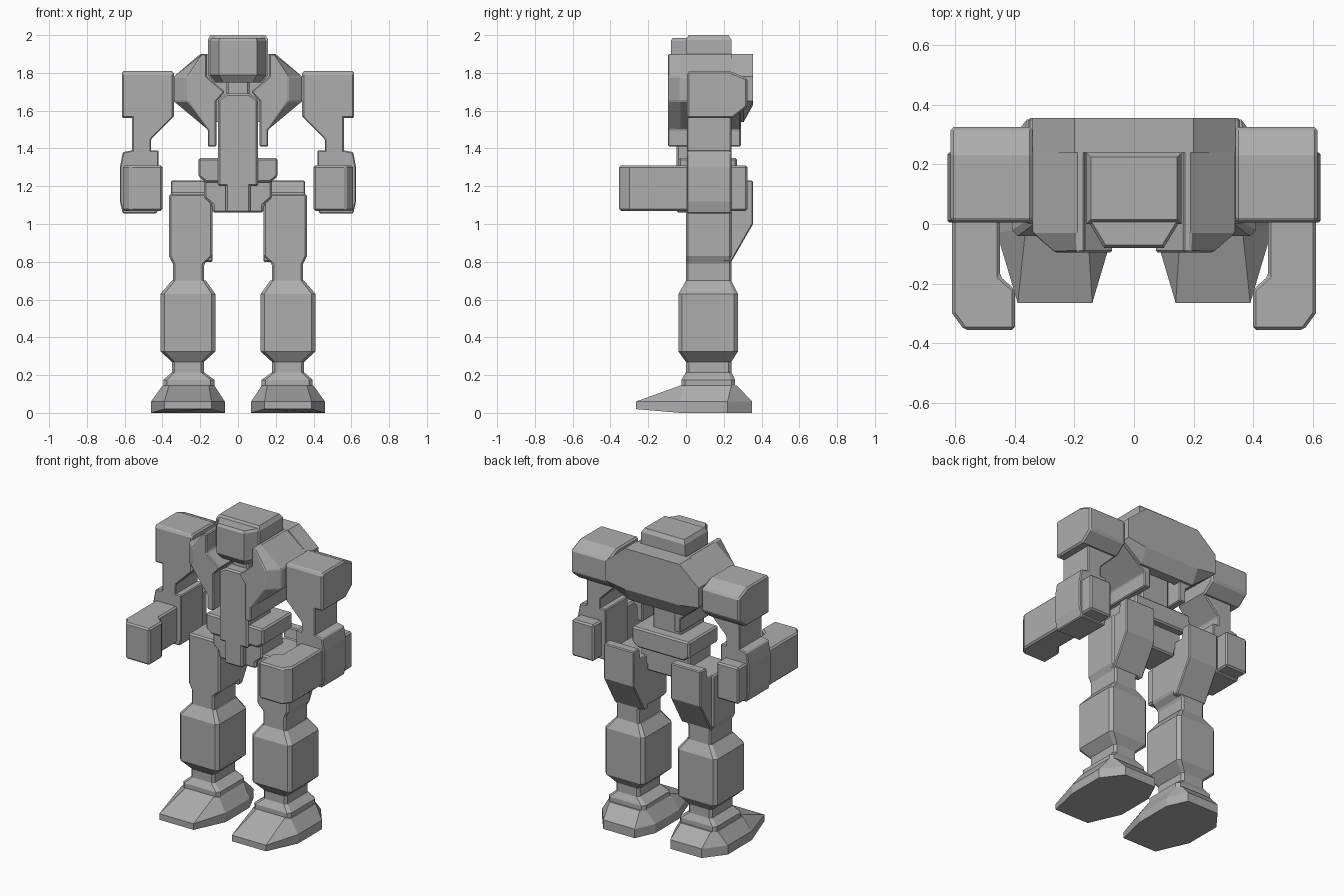
import bpy, bmesh

if "Cube" in bpy.data.objects:
    bpy.data.objects.remove(bpy.data.objects["Cube"])

grey = bpy.data.materials.new("plain grey")
grey.diffuse_color = (0.42, 0.42, 0.42, 1)
grey.use_nodes = True
grey.node_tree.nodes["Principled BSDF"].inputs["Base Color"].default_value = grey.diffuse_color


def loft(name, rings, mirror=False, bevel=0.01):
    """Skin a stack of equal-length point rings and cap both ends."""
    bm = bmesh.new()
    vs = [[bm.verts.new(p) for p in r] for r in rings]
    n = len(vs[0])
    for a, b in zip(vs, vs[1:]):
        for i in range(n):
            j = (i + 1) % n
            bm.faces.new((a[i], a[j], b[j], b[i]))
    bm.faces.new(vs[0])
    bm.faces.new(vs[-1][::-1])
    bmesh.ops.recalc_face_normals(bm, faces=bm.faces)
    me = bpy.data.meshes.new(name)
    bm.to_mesh(me)
    bm.free()
    me.materials.append(grey)
    ob = bpy.data.objects.new(name, me)
    bpy.context.collection.objects.link(ob)
    if bevel:
        m = ob.modifiers.new("edge", 'BEVEL')
        m.width, m.segments = bevel, 1
        m.limit_method, m.angle_limit = 'ANGLE', 0.7
    if mirror:
        ob.modifiers.new("mirror", 'MIRROR')
    return ob


def rect(x0, x1, y0, y1, z, c=0.0):
    """Horizontal rectangle at height z, optionally with cut corners."""
    if not c:
        return [(x0, y0, z), (x1, y0, z), (x1, y1, z), (x0, y1, z)]
    return [(x0 + c, y0, z), (x1 - c, y0, z), (x1, y0 + c, z), (x1, y1 - c, z),
            (x1 - c, y1, z), (x0 + c, y1, z), (x0, y1 - c, z), (x0, y0 + c, z)]


def box(name, x0, x1, y0, y1, z0, z1, mirror=False, bevel=0.01):
    return loft(name, [rect(x0, x1, y0, y1, z0), rect(x0, x1, y0, y1, z1)], mirror, bevel)


def front_prism(name, pts, y0, y1, mirror=False, bevel=0.01):
    return loft(name, [[(x, y, z) for x, z in pts] for y in (y0, y1)], mirror, bevel)


def side_prism(name, pts, x0, x1, mirror=False, bevel=0.01):
    return loft(name, [[(x, y, z) for y, z in pts] for x in (x0, x1)], mirror, bevel)


def plan(points, z):
    return [(x, y, z) for x, y in points]


# Head: rear block and tapered face with a slightly lower brow
loft("head", [rect(-.13, .13, .02, .22, 1.75), rect(-.16, .16, 0, .24, 1.79),
              rect(-.16, .16, 0, .24, 1.975), rect(-.145, .145, .015, .225, 2.0)], bevel=0)
loft("face", [plan([(-.12, .03), (-.08, -.05), (.08, -.05), (.12, .03)], 1.75),
              plan([(-.16, .02), (-.1, -.08), (.1, -.08), (.16, .02)], 1.79),
              plan([(-.16, .02), (-.1, -.08), (.1, -.08), (.16, .02)], 1.97),
              plan([(-.15, .02), (-.095, -.07), (.095, -.07), (.15, .02)], 1.985)], bevel=0)
box("neck", -.06, .06, .02, .3, 1.6, 1.8)

# Chest halves with V-shaped collar, front outer corner cut
half = [(-.165, 1.9), (-.19, 1.9), (-.34, 1.78), (-.34, 1.65), (-.16, 1.5), (-.16, 1.41),
        (-.115, 1.41), (-.115, 1.65), (-.07, 1.7), (-.165, 1.78)]
loft("chest_side", [[(max(x, -.265), -.095, z) for x, z in half],
                    [(x, -.03, z) for x, z in half],
                    [(x, .29, z) for x, z in half]], True, .006)
# Back plate
back = [(.2, 1.9), (-.2, 1.9), (-.34, 1.78), (-.34, 1.65), (-.2, 1.54), (.2, 1.54), (.34, 1.65), (.34, 1.78)]
loft("back_plate", [[(x, .24, z) for x, z in back], [(x, .305, z) for x, z in back],
                    [(x, .355, max(z, 1.63)) for x, z in back]], bevel=0)

# Torso column, belt and pelvis
front_prism("torso_column", [(-.105, 1.2), (.105, 1.2), (.105, 1.66), (.06, 1.69), (-.06, 1.69), (-.105, 1.66)],
            -.05, .2)
front_prism("belt", [(-.21, 1.35), (-.21, 1.25), (-.17, 1.22), (.17, 1.22), (.21, 1.25), (.21, 1.35)], -.04, .27)
box("front_strap", -.065, .065, -.05, .1, 1.06, 1.28)
front_prism("pelvis", [(-.18, 1.24), (-.18, 1.14), (-.135, 1.1), (-.135, 1.06), (.135, 1.06),
                       (.135, 1.1), (.18, 1.14), (.18, 1.24)], -.01, .22)

# Arms
side_prism("shoulder", [(.005, 1.8), (.02, 1.81), (.23, 1.81), (.325, 1.77), (.325, 1.62), (.25, 1.56), (.005, 1.56)],
           -.615, -.34, True)
front_prism("upper_arm", [(-.56, 1.6), (-.345, 1.6), (-.345, 1.565), (-.46, 1.45), (-.46, 1.3), (-.56, 1.3)],
            .005, .24, True, .006)
front_prism("elbow", [(-.56, 1.39), (-.61, 1.38), (-.625, 1.3), (-.625, 1.12), (-.61, 1.055), (-.43, 1.055),
                      (-.42, 1.1), (-.42, 1.39)], .005, .24, True, .006)
fore = [(-.61, .325), (-.61, -.3), (-.57, -.355), (-.4, -.355), (-.4, -.22), (-.45, -.175), (-.45, .325)]
loft("forearm", [plan(fore, 1.07), plan(fore, 1.31)], True)

# Legs
loft("thigh", [rect(-.345, -.18, 0, .24, .68), rect(-.345, -.18, 0, .24, .79), rect(-.365, -.135, 0, .24, .83),
               rect(-.365, -.135, 0, .24, 1.16)], True)
hip = loft("rear_hip_guard", [[(x, y, z) for y, z in
           [(.2, 1.16), (.28, 1.16), (.29, 1.23), (.355, 1.23), (.355, 1.0), (.24, .8), (.2, .8)]]
           for x in (-.355, -.135)], True, .006)
loft("shin", [rect(-.35, -.18, 0, .24, .27, .015), rect(-.41, -.12, -.04, .275, .325, .02),
              rect(-.41, -.12, -.04, .275, .63, .02), rect(-.35, -.17, 0, .24, .7, .015)], True, 0)
loft("ankle", [rect(-.395, -.125, -.025, .26, .1, .02), rect(-.395, -.125, -.025, .26, .175, .02),
               rect(-.35, -.18, 0, .24, .215, .015), rect(-.35, -.18, 0, .24, .3, .015)], True, 0)

# Foot: eight-sided sole sloping up to the ankle, thin toe
sole = [(-.39, -.265), (-.14, -.265), (-.07, -.03), (-.07, .22), (-.13, .35), (-.36, .35), (-.46, .22), (-.46, -.03)]
top = [(-.365, -.03), (-.155, -.03), (-.125, -.02), (-.125, .24), (-.15, .27), (-.37, .27), (-.4, .24), (-.4, -.02)]
loft("foot", [[(x, y, .02 if y < -.2 else 0) for x, y in sole], plan(sole, .06), plan(top, .145)], True, 0)
